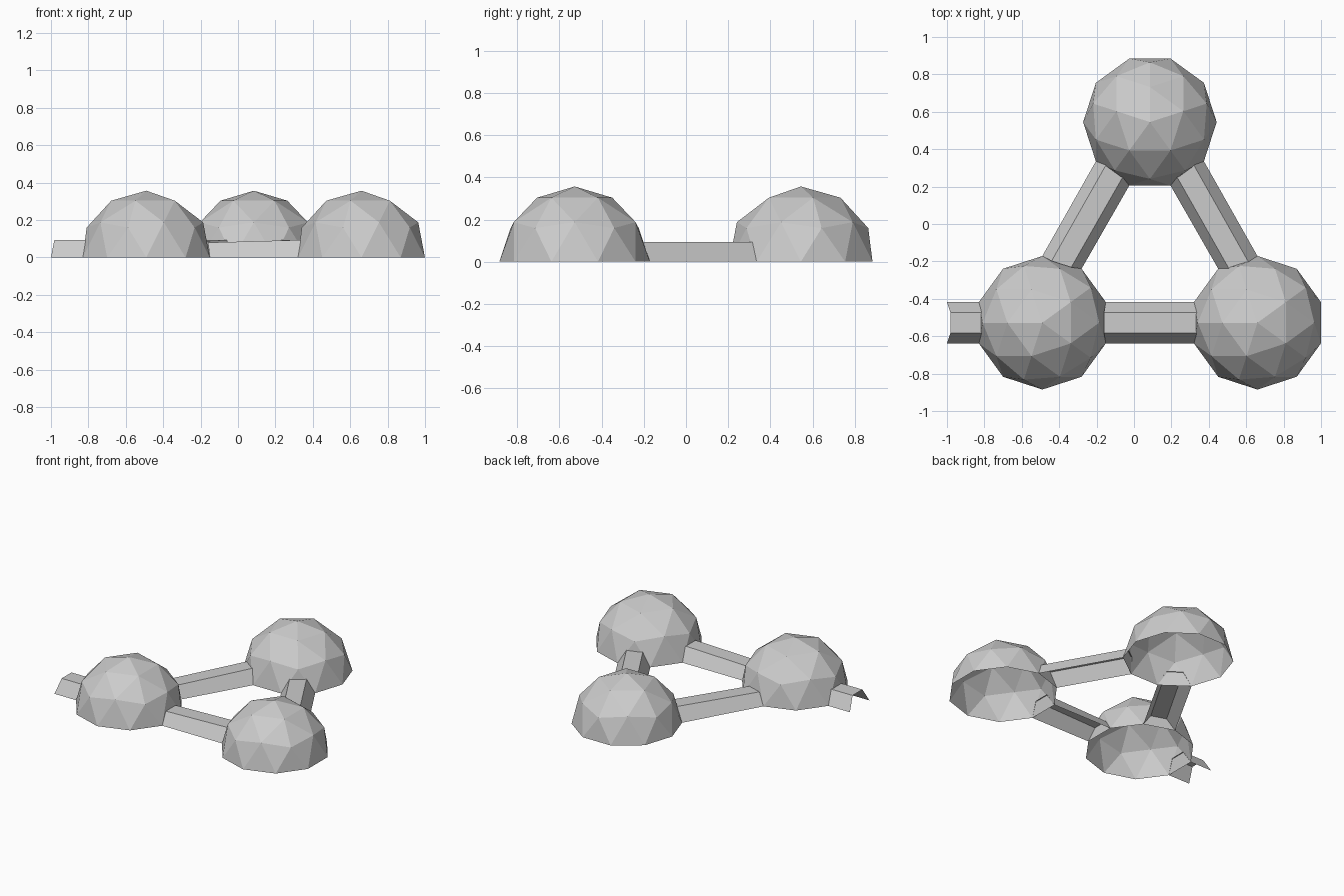
import bpy, bmesh
from math import radians, cos, sin
from mathutils import Matrix, Vector

if "Cube" in bpy.data.objects:
    bpy.data.objects.remove(bpy.data.objects["Cube"])

R = 0.357
# name: (centre, angle of one upper icosahedron corner)
DOMES = {
    "left_dome": (Vector((-0.49, -0.528, 0)), 0),
    "right_dome": (Vector((0.66, -0.528, 0)), 0),
    "back_dome": (Vector((0.085, 0.545, 0)), 270),
}


def add_object(name, bm):
    mesh = bpy.data.meshes.new(name)
    bm.to_mesh(mesh)
    bm.free()
    bpy.context.collection.objects.link(bpy.data.objects.new(name, mesh))


def add_dome(name, centre, turn):
    """Open-bottomed half of a low-poly icosphere."""
    bm = bmesh.new()
    bmesh.ops.create_icosphere(bm, subdivisions=2, radius=R)
    below = [v for v in bm.verts if v.co.z < -0.01]
    bmesh.ops.delete(bm, geom=below, context='VERTS')
    bm.transform(Matrix.Translation(centre) @ Matrix.Rotation(radians(turn - 180), 4, 'Z'))
    add_object(name, bm)


def doorway(dome, angle):
    """Lower half of the dome triangle facing the angle, counter-clockwise side first."""
    centre, turn = DOMES[dome]
    corner = (angle - turn) % 72 == 0
    z = 0.4472 if corner else 0.5257
    rad = 0.8944 if corner else 0.8507

    def point(a, r, h):
        return centre + R * Vector((r * cos(radians(a)), r * sin(radians(a)), h))

    a, b = point(angle + 18, 1, 0), point(angle - 18, 1, 0)
    top = point(angle, rad, z)
    return [a, (a + top) / 2, (b + top) / 2, b]


def add_tunnel(name, start, end):
    """Two sloping walls and a roof between two sections, open below."""
    bm = bmesh.new()
    s = [bm.verts.new(p) for p in start]
    e = [bm.verts.new(p) for p in end]
    for i in range(3):
        bm.faces.new((s[i], e[i], e[i + 1], s[i + 1]))
    bmesh.ops.recalc_face_normals(bm, faces=bm.faces)
    if sum(f.normal.z for f in bm.faces) < 0:
        bmesh.ops.reverse_faces(bm, faces=bm.faces)
    add_object(name, bm)


# Domes
for name, (centre, turn) in DOMES.items():
    add_dome(name, centre, turn)

# Tunnels joining the domes
for name, d1, a1, d2, a2 in (
    ("front_tunnel", "left_dome", 0, "right_dome", 180),
    ("left_tunnel", "left_dome", 72, "back_dome", 234),
    ("right_tunnel", "right_dome", 108, "back_dome", 306),
):
    add_tunnel(name, doorway(d1, a1), doorway(d2, a2)[::-1])

# Short open entrance on the left
door = doorway("left_dome", 180)
shift = Vector((-1 - door[0].x, 0, 0))
add_tunnel("entrance_tunnel", door, [p + shift for p in door])
